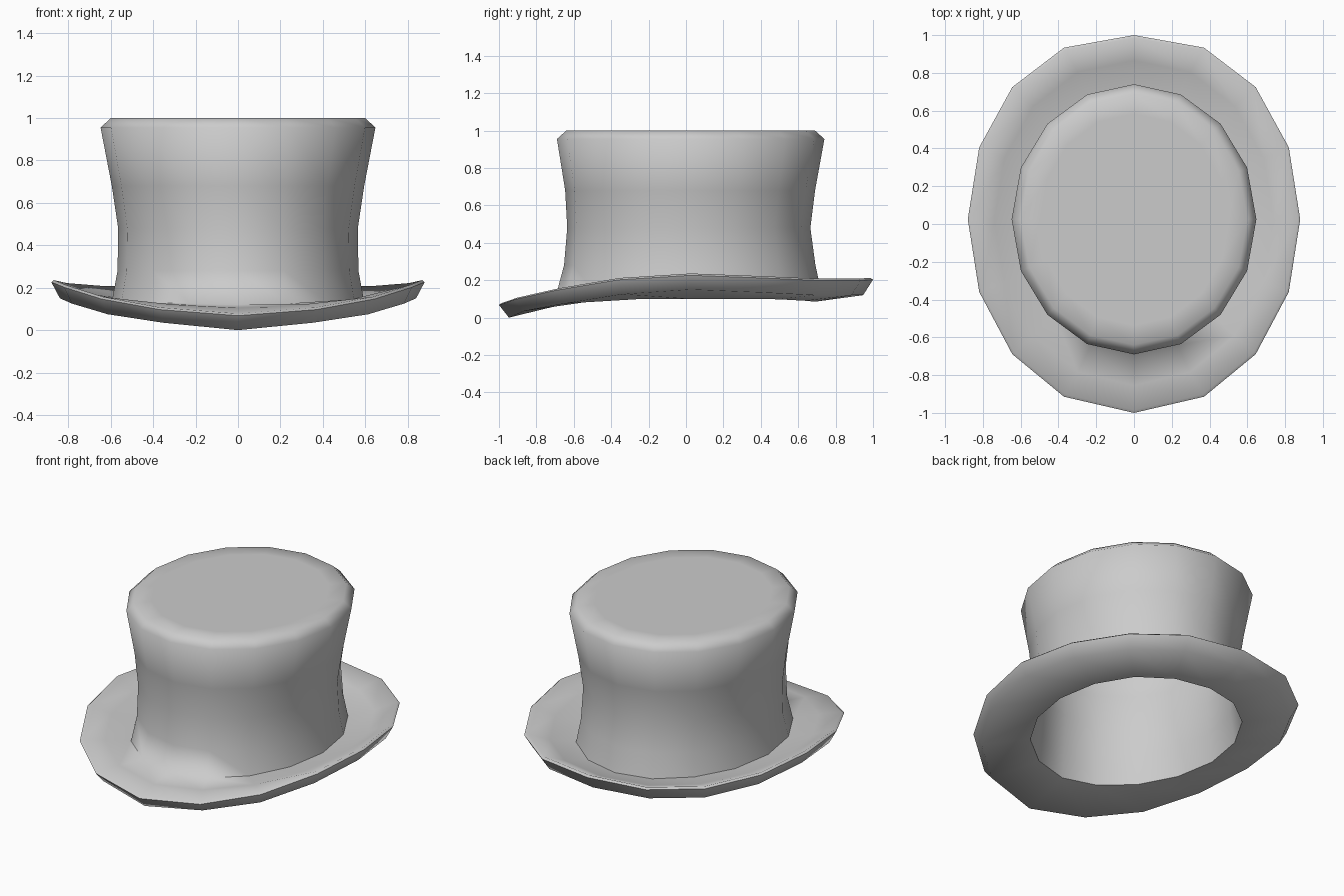
import bpy
import bmesh
from math import sin, cos, pi

old = bpy.data.objects.get("Cube")
if old:
    bpy.data.objects.remove(old, do_unlink=True)

SIDES = 16
HALF = SIDES // 2
GREY = (0.6, 0.6, 0.6, 1)

felt = bpy.data.materials.new("grey_felt")
felt.use_nodes = True
felt.diffuse_color = GREY
felt.node_tree.nodes["Principled BSDF"].inputs["Base Color"].default_value = GREY

# Heights around the curved rings, listed from front to back
edge_top = [0.078, 0.107, 0.157, 0.212, 0.236, 0.222, 0.208, 0.208, 0.213]
edge_side = [z - 0.01 for z in edge_top]
edge_under = [0.0, 0.035, 0.075, 0.125, 0.15, 0.135, 0.12, 0.12, 0.12]
brim_mid = [0.105, 0.12, 0.145, 0.165, 0.175, 0.168, 0.16, 0.158, 0.16]
base = [0.12, 0.125, 0.13, 0.135, 0.135, 0.135, 0.135, 0.13, 0.13]
opening = [0.075, 0.085, 0.095, 0.1, 0.1, 0.1, 0.098, 0.09, 0.085]


def ring(bm, rx, ry, z, shift=0.025, bow=0.0, power=1.0):
    """Oval ring; z is one height or a front-to-back list of heights."""
    verts = []
    for i in range(SIDES):
        a = 2 * pi * i / SIDES
        k = min(i, SIDES - i)
        s = sin(pi * k / HALF)
        x = rx * max(s, 0) ** power * (1 if i <= HALF else -1)
        y = shift + bow * s - ry * cos(a)
        verts.append(bm.verts.new((x, y, z[k] if isinstance(z, list) else z)))
    return verts


bm = bmesh.new()
rings = [
    # outer crown, top to bottom
    ring(bm, 0.50, 0.56, 1.0),
    ring(bm, 0.60, 0.665, 1.0),
    ring(bm, 0.648, 0.715, 0.955),
    ring(bm, 0.595, 0.668, 0.68, 0.022),
    ring(bm, 0.565, 0.65, 0.48, 0.015),
    ring(bm, 0.568, 0.672, 0.28, 0.02),
    # brim top, edge and underside
    ring(bm, 0.595, 0.71, base, 0.015),
    ring(bm, 0.74, 0.86, brim_mid, 0.005, 0.015, 0.95),
    ring(bm, 0.868, 0.985, edge_top, 0.0, 0.025, 0.9),
    ring(bm, 0.88, 1.0, edge_side, 0.0, 0.025, 0.9),
    ring(bm, 0.84, 0.947, edge_under, 0.0, 0.025, 0.9),
    # opening and thin inner crown
    ring(bm, 0.578, 0.67, opening, 0.02),
    ring(bm, 0.55, 0.652, 0.28, 0.02),
    ring(bm, 0.547, 0.632, 0.48, 0.015),
    ring(bm, 0.577, 0.65, 0.68, 0.022),
    ring(bm, 0.626, 0.692, 0.945),
    ring(bm, 0.59, 0.655, 0.98),
]
for upper, lower in zip(rings, rings[1:]):
    for i in range(SIDES):
        j = (i + 1) % SIDES
        bm.faces.new((upper[i], lower[i], lower[j], upper[j]))
# crown top, outside and inside
bm.faces.new(rings[0])
bm.faces.new(rings[-1])
bmesh.ops.recalc_face_normals(bm, faces=bm.faces)

mesh = bpy.data.meshes.new("top_hat")
bm.to_mesh(mesh)
bm.free()
mesh.materials.append(felt)
hat = bpy.data.objects.new("top_hat", mesh)
bpy.context.collection.objects.link(hat)

bpy.ops.object.select_all(action="DESELECT")
hat.select_set(True)
bpy.context.view_layer.objects.active = hat
bpy.ops.object.shade_smooth_by_angle(angle=1.25)
